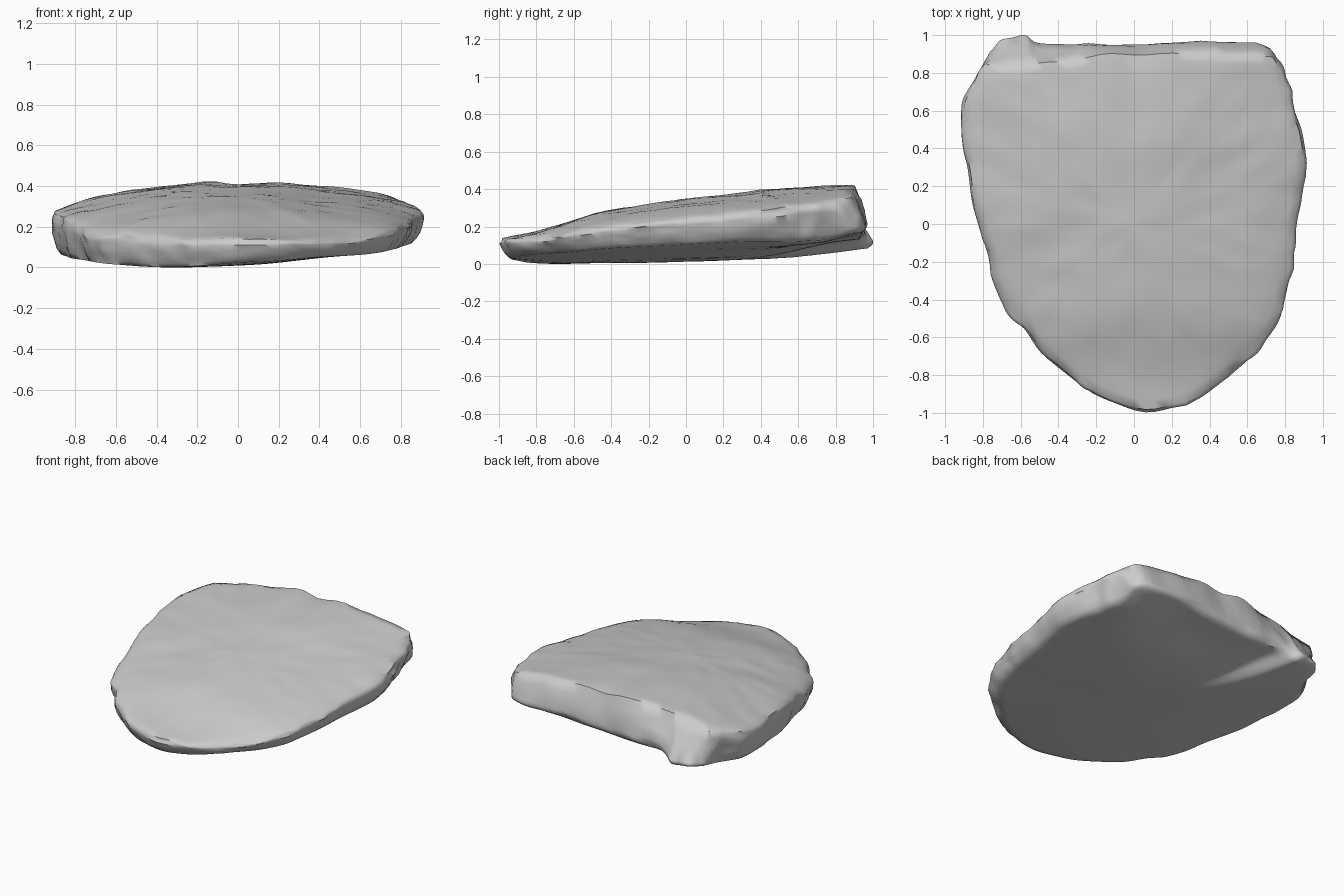
import bpy, bmesh
from math import exp
from mathutils import Vector, noise

if "Cube" in bpy.data.objects:
    bpy.data.objects.remove(bpy.data.objects["Cube"])

# Plan outline of the slab (widest contour), anticlockwise from the back left lip
OUTLINE = [(-.57, 1), (-.64, .99), (-.72, .96), (-.77, .90), (-.84, .77), (-.918, .65),
           (-.908, .4), (-.88, .3), (-.86, .12), (-.82, -.02), (-.77, -.17), (-.74, -.33),
           (-.67, -.48), (-.58, -.55), (-.5, -.68), (-.3, -.84), (-.2, -.91), (.06, -1.01),
           (.33, -.94), (.5, -.81), (.65, -.68), (.77, -.52), (.81, -.35), (.84, -.2),
           (.86, 0), (.89, .15), (.918, .32), (.89, .5), (.84, .62), (.83, .72),
           (.77, .86), (.71, .95), (.35, .97), (0, .945), (-.3, .95), (-.52, .955)]
# Height profiles: top ridge along y, underside along x and along y
RIDGE = [(-1, .145), (-.8, .175), (-.5, .28), (0, .355), (.5, .41), (.9, .435), (1, .435)]
UNDER_X = [(-1, .05), (-.8, .03), (-.28, .0), (.2, .025), (.4, .05), (.7, .075), (.9, .11)]
UNDER_Y = [(-1, .02), (-.75, .0), (0, .015), (.6, .035), (.85, .06), (1, .08)]
SUB = 5


def lerp_table(table, v):
    if v <= table[0][0]:
        return table[0][1]
    for (a, p), (b, q) in zip(table, table[1:]):
        if v <= b:
            return p + (q - p) * (v - a) / (b - a)
    return table[-1][1]


def soft_table(table, v):
    return sum(lerp_table(table, v + d) for d in (-.1, -.05, 0, .05, .1)) / 5


def ramp(v, a, b):
    t = min(1, max(0, (v - a) / (b - a)))
    return t * t * (3 - 2 * t)


def lump(x, y, z, freq, amp):
    return amp * noise.noise(Vector((x, y, z)) * freq + Vector((3.1, 7.7, 1.3)))


def top_z(x, y):
    left = .16 + .1 * ramp(-y, -.2, .6)
    z = soft_table(RIDGE, y) - (left if x < 0 else .13) * x * x
    z -= .02 * exp(-(x / .1) ** 2 - ((y - .9) / .25) ** 2)
    return z + lump(x, y, 0, 3.5, .01) + lump(x, y, 5, 9, .006)


def under_z(x, y):
    z = soft_table(UNDER_X, x) + soft_table(UNDER_Y, y)
    # chip broken out under the back edge, with a slanting step on its left
    step = -.15 - .4 * max(0, y)
    z += .065 * ramp(y, .25, .85) * ramp(x, step - .04, step + .08) * (1 - ramp(x, .2, .7))
    z += .03 * ramp(y, .7, .95) * ramp(x, .1, .6)
    return z + lump(x, y, 9, 3, .005)


# Resample and round the outline
pts = []
for a, b in zip(OUTLINE, OUTLINE[1:] + OUTLINE[:1]):
    pts += [Vector(a).lerp(Vector(b), i / SUB) for i in range(SUB)]
n = len(pts)
for _ in range(2):
    pts = [(pts[i - 1] + pts[i] * 2 + pts[(i + 1) % n]) / 4 for i in range(n)]

# Upper and lower rim edges in plan
upper, lower = [], []
for p in pts:
    u = p * .985
    edge = .84 + .055 * ramp(p.x, -.6, -.15) + lump(p.x, 0, 2, 5, .02)
    u.y = min(u.y, edge)
    upper.append(u)
    inset = .955 - .02 * ramp(p.x, .3, .8) - .015 * ramp(-p.y, .5, .9)
    lower.append(p * (inset + (.975 - inset) * ramp(p.y, .8, .9)))

rings = []
for t in (.06, .13, .2, .28, .36, .44, .52, .6, .68, .76, .83, .9, .95, 1):
    drop = .006 if t == 1 else 0
    rings.append([Vector((u.x * t, u.y * t, top_z(u.x * t, u.y * t) - drop)) for u in upper])
tops = rings[-1]
lows = [Vector((d.x, d.y, under_z(d.x, d.y))) for d in lower]
mids = []
for p, a, b in zip(pts, tops, lows):
    back = ramp(p.y, .78, .9)
    low = .25 - .1 * ramp(-p.x, .4, .55)
    f = .75 * (1 - back) + low * back
    mids.append(Vector((p.x, p.y, b.z + (a.z - b.z) * f)))


def rim_ring(r1, r2, t, bulge):
    ring = []
    for a, b in zip(r1, r2):
        v = a.lerp(b, t)
        k = 1 + bulge + lump(v.x, v.y, v.z, 6, .016) + lump(v.x, v.y, v.z, 14, .012)
        ring.append(Vector((v.x * k, v.y * k, v.z + lump(v.x, v.y, v.z + 4, 7, .01))))
    return ring


# Broken rim, then underside
rings += [rim_ring(tops, mids, t, .004) for t in (.33, .67)]
rings.append(mids)
rings += [rim_ring(mids, lows, t, b) for t, b in ((.3, .006), (.55, .01), (.8, .007))]
for t in (1, .96, .91, .85, .78, .7, .6, .5, .4, .3, .2, .08):
    rings.append([Vector((d.x * t, d.y * t, under_z(d.x * t, d.y * t))) for d in lower])

# Rest the slab on z = 0
base = min(v.z for r in rings for v in r)
bm = bmesh.new()
loops = [[bm.verts.new(v - Vector((0, 0, base))) for v in r] for r in rings]
for a, b in zip(loops, loops[1:]):
    for i in range(n):
        j = (i + 1) % n
        bm.faces.new((a[i], b[i], b[j], a[j]))
for loop in (loops[0], loops[-1]):
    c = bm.verts.new(sum((v.co for v in loop), Vector()) / n)
    for i in range(n):
        bm.faces.new((loop[i], loop[(i + 1) % n], c))
bmesh.ops.recalc_face_normals(bm, faces=bm.faces)

mesh = bpy.data.meshes.new("stone_slab")
bm.to_mesh(mesh)
bm.free()
slab = bpy.data.objects.new("stone_slab", mesh)
bpy.context.collection.objects.link(slab)
bpy.context.view_layer.objects.active = slab
slab.select_set(True)
bpy.ops.object.shade_smooth_by_angle(angle=1.0)
